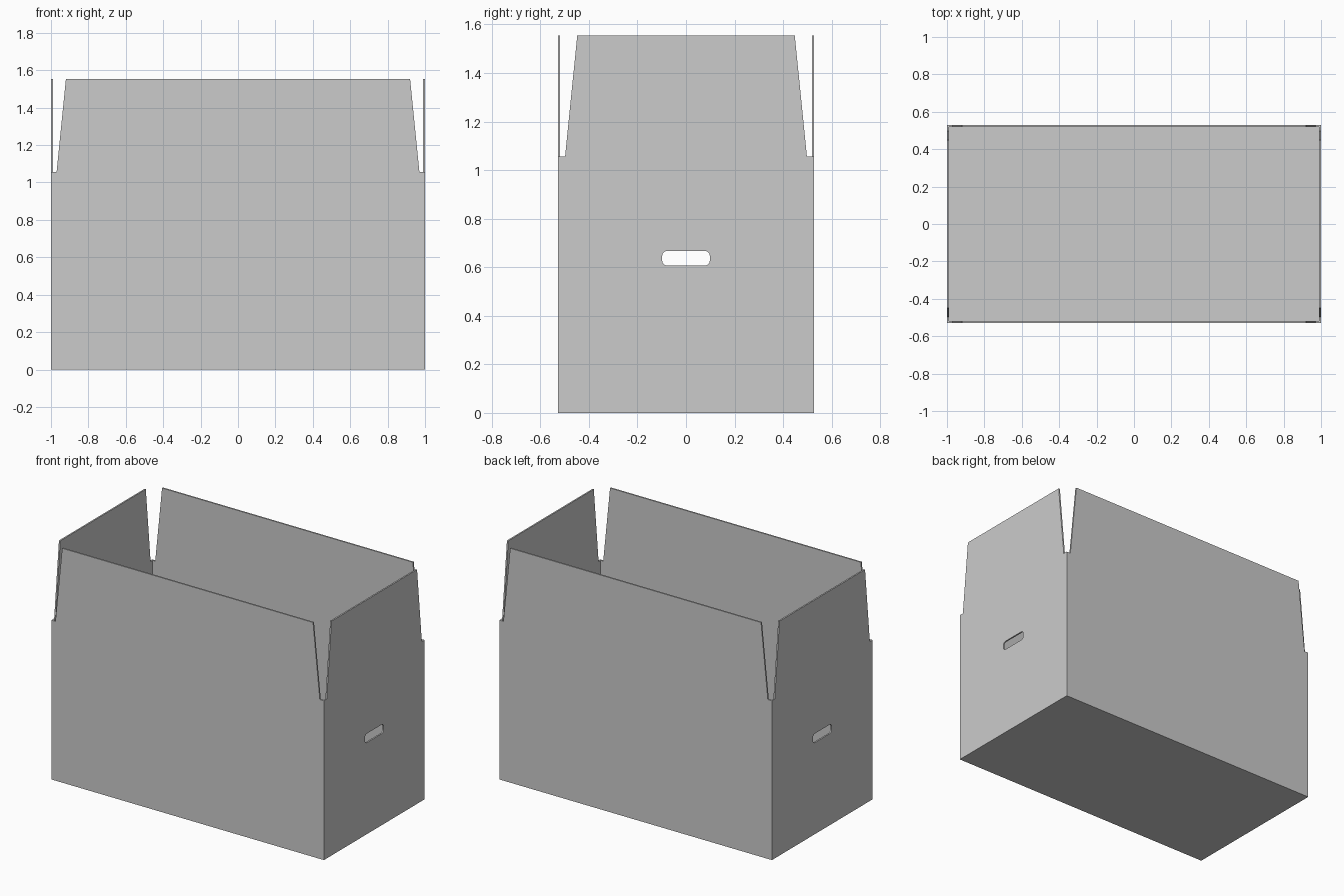
import bpy, bmesh
from mathutils import Vector

if "Cube" in bpy.data.objects:
    bpy.data.objects.remove(bpy.data.objects["Cube"])

HX, HY, H, FLAP, WALL = 1.0, 0.528, 1.056, 0.498, 0.01
GAP, TAPER = 0.03, 0.05        # corner slit and flap taper

# Carton shell: open-topped box with a panel grid
bm = bmesh.new()
bmesh.ops.create_cube(bm, size=1)
for v in bm.verts:
    v.co = Vector((v.co.x * 2 * HX, v.co.y * 2 * HY, (v.co.z + 0.5) * H))
top = [f for f in bm.faces if f.normal.z > 0.5]
bmesh.ops.delete(bm, geom=top, context='FACES')


def slice_box(axis, values):
    for value in values:
        point, normal = Vector(), Vector()
        point[axis], normal[axis] = value, 1
        bmesh.ops.bisect_plane(bm, geom=bm.verts[:] + bm.edges[:] + bm.faces[:],
                               plane_co=point, plane_no=normal)


slice_box(0, [(HX - GAP) * i / 4 for i in range(-4, 5)])
slice_box(1, [(HY - GAP) * i / 5 for i in (-5, -3, -1, 1, 3, 5)])
slice_box(2, [H * i / 5 for i in range(1, 5)])

# Flaps: extrude the rim of each wall, leaving the corners free
for axis, half, other in ((0, HX, HY), (1, HY, HX)):
    across = 1 - axis
    for side in (-1, 1):
        rim = [e for e in bm.edges if all(
            abs(v.co.z - H) < 1e-4 and abs(v.co[axis] - side * half) < 1e-4
            and abs(v.co[across]) < other - GAP / 2 for v in e.verts)]
        new = bmesh.ops.extrude_edge_only(bm, edges=rim)['geom']
        for v in (g for g in new if isinstance(g, bmesh.types.BMVert)):
            v.co.z += FLAP
            v.co[across] *= 1 - TAPER / (other - GAP)
        for f in (g for g in new if isinstance(g, bmesh.types.BMFace)):
            f.normal_update()
            if f.normal[axis] * side < 0:
                f.normal_flip()

mesh = bpy.data.meshes.new("carton")
bm.to_mesh(mesh)
bm.free()
carton = bpy.data.objects.new("carton", mesh)
bpy.context.collection.objects.link(carton)

# Cardboard thickness, inwards
solid = carton.modifiers.new("thickness", 'SOLIDIFY')
solid.thickness = WALL
solid.offset = -1
solid.use_even_offset = True

# Hand holes through both ends: rounded slot cutter
bm = bmesh.new()
bmesh.ops.create_cube(bm, size=1)
for v in bm.verts:
    v.co = Vector((v.co.x * 3, v.co.y * 0.196, v.co.z * 0.06 + 0.637))
long_edges = [e for e in bm.edges if abs(e.verts[0].co.x - e.verts[1].co.x) > 1]
bmesh.ops.bevel(bm, geom=long_edges, offset=0.02, segments=4, profile=0.5, affect='EDGES')
mesh = bpy.data.meshes.new("hand_hole_cutter")
bm.to_mesh(mesh)
bm.free()
cutter = bpy.data.objects.new("hand_hole_cutter", mesh)
bpy.context.collection.objects.link(cutter)
cutter.hide_render = True
cutter.display_type = 'WIRE'

cut = carton.modifiers.new("hand_holes", 'BOOLEAN')
cut.operation = 'DIFFERENCE'
cut.solver = 'EXACT'
cut.object = cutter
